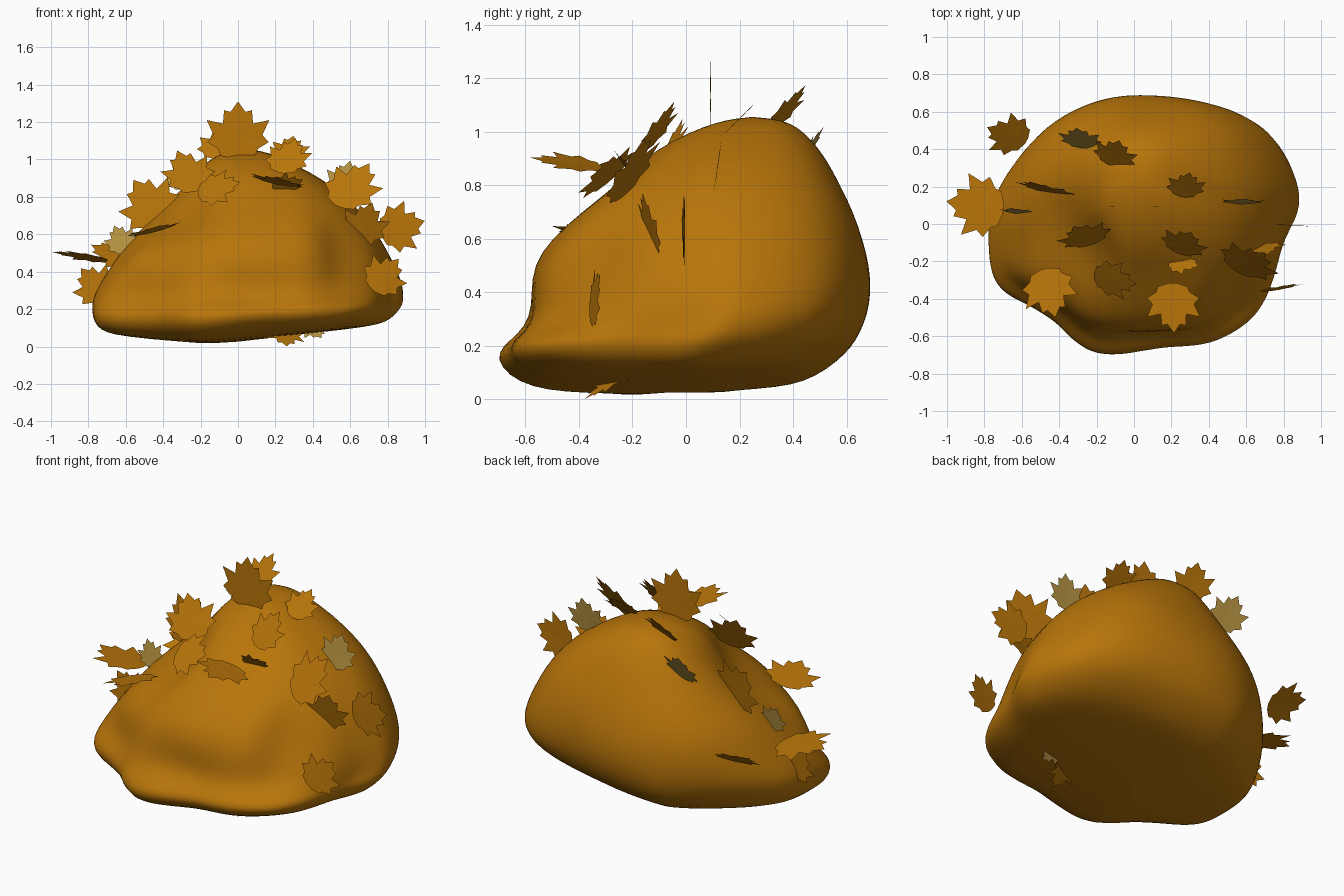
import bpy, bmesh, math
from mathutils import Vector, Matrix, noise


def material(name, rgb):
    m = bpy.data.materials.new(name)
    m.diffuse_color = (*rgb, 1)
    return m


OCHRE = material("ochre", (0.48, 0.178, 0.003))
TAN = material("tan", (0.48, 0.30, 0.055))


def add_object(name, bm, mat):
    me = bpy.data.meshes.new(name)
    bm.to_mesh(me)
    bm.free()
    me.materials.append(mat)
    ob = bpy.data.objects.new(name, me)
    bpy.context.collection.objects.link(ob)
    return ob


# Footprint of the mound seen from above
FOOT = [(0.885, 0.1), (0.865, 0.25), (0.79, 0.40), (0.67, 0.53), (0.47, 0.63), (0.22, 0.685),
        (0, 0.70), (-0.2, 0.68), (-0.35, 0.61), (-0.55, 0.45), (-0.69, 0.27), (-0.77, 0.06),
        (-0.78, -0.2), (-0.70, -0.35), (-0.53, -0.44), (-0.41, -0.51), (-0.32, -0.6), (-0.2, -0.67),
        (0, -0.69), (0.25, -0.655), (0.5, -0.6), (0.66, -0.53), (0.75, -0.38), (0.80, -0.1)]

# Mound levels: z, x min, x max, y min, y max
LEVELS = [(0.012, -0.35, 0.35, -0.3, 0.2), (0.015, -0.6, 0.6, -0.46, 0.36),
          (0.025, -0.71, 0.75, -0.57, 0.45), (0.06, -0.765, 0.82, -0.655, 0.53),
          (0.12, -0.785, 0.865, -0.70, 0.60), (0.175, -0.785, 0.885, -0.685, 0.635),
          (0.23, -0.775, 0.885, -0.63, 0.655), (0.30, -0.75, 0.885, -0.59, 0.675),
          (0.40, -0.70, 0.86, -0.585, 0.69), (0.50, -0.64, 0.81, -0.57, 0.685),
          (0.60, -0.57, 0.755, -0.50, 0.66), (0.70, -0.47, 0.68, -0.39, 0.625),
          (0.80, -0.37, 0.58, -0.27, 0.575), (0.90, -0.27, 0.44, -0.16, 0.52),
          (0.97, -0.20, 0.31, -0.05, 0.465), (1.02, -0.12, 0.21, 0.06, 0.41),
          (1.045, -0.05, 0.13, 0.15, 0.35)]

# Hollows pressed into the mound: centre, inward push, radius
DENTS = [((-0.36, -0.12, 0.72), (0.07, 0.06, -0.05), 0.27),
         ((0.66, -0.38, 0.48), (-0.10, 0.08, 0), 0.24)]


def footprint(t):
    """Smoothly interpolated closed footprint, t in 0..1."""
    n = len(FOOT)
    i = int(t * n) % n
    f = t * n - int(t * n)
    p0, p1, p2, p3 = (Vector(FOOT[(i + k) % n]) for k in (-1, 0, 1, 2))
    return 0.5 * (2 * p1 + (p2 - p0) * f + (2 * p0 - 5 * p1 + 4 * p2 - p3) * f * f
                  + (3 * p1 - p0 - 3 * p2 + p3) * f ** 3)


def build_mound():
    bm = bmesh.new()
    seg = 72
    rings = []
    for z, x0, x1, y0, y1 in LEVELS:
        ring = []
        blend = min(max((z - 0.2) / 0.35, 0), 1) * 0.75
        for s in range(seg):
            p = footprint(s / seg)
            u = Vector(((p.x - 0.0525) / 0.8325, (p.y - 0.005) / 0.695))
            # higher levels turn into a rounded box
            a = math.atan2(u.y, u.x)
            c, d = math.cos(a), math.sin(a)
            r = (abs(c) ** 2.4 + abs(d) ** 2.4) ** (-1 / 2.4)
            u = u.lerp(Vector((c * r, d * r)), blend)
            v = Vector(((x0 + x1) / 2 + u.x * (x1 - x0) / 2,
                        (y0 + y1) / 2 + u.y * (y1 - y0) / 2, z))
            # underside rises towards the rim
            rise = 0.10 * abs(v.x + 0.2) + 0.12 * (v.y + 0.15) ** 2
            v.z += rise * max(0, 1 - z / 0.35)
            # soft lumps, strongest on the front
            amp = 0.03 if v.y < 0.1 else 0.01
            k = noise.noise(Vector((v.x * 3.2, v.y * 3.2, v.z * 2.2))) * amp
            v += Vector((u.x, u.y, 0)).normalized() * k
            for centre, push, radius in DENTS:
                dist = (v - Vector(centre)).length / radius
                v += Vector(push) * math.exp(-dist * dist)
            ring.append(bm.verts.new(v))
        rings.append(ring)
    for a, b in zip(rings, rings[1:]):
        for s in range(seg):
            t = (s + 1) % seg
            bm.faces.new((a[s], a[t], b[t], b[s]))
    for ring, z, flip in ((rings[0], 0.025, True), (rings[-1], 1.056, False)):
        mid = sum((v.co for v in ring), Vector()) / seg
        tip = bm.verts.new((mid.x, mid.y, z))
        for s in range(seg):
            a, b = ring[s], ring[(s + 1) % seg]
            bm.faces.new((b, a, tip) if flip else (a, b, tip))
    for f in bm.faces:
        f.smooth = True
    ob = add_object("mound", bm, OCHRE)
    ob.modifiers.new("smooth", 'SUBSURF').levels = 1


build_mound()

# Lobed leaf: right half of the outline, stem at the bottom
HALF = [(0.08, 0), (0.30, 0.07), (0.34, 0.18), (0.53, 0.30), (0.42, 0.42),
        (0.54, 0.68), (0.36, 0.64), (0.26, 0.62), (0.24, 0.85), (0.13, 0.82)]


def leaf(name, x, y, z, size, spin, lean, turn, mat):
    """spin turns the tip right, negative lean tips it backwards;
    turn yaws an upright leaf and rolls a flat one."""
    bm = bmesh.new()
    pts = HALF + [(0, 1)] + [(-a, b) for a, b in reversed(HALF)]
    rim = [bm.verts.new((a, 0.04 * a * a, b - 0.5)) for a, b in pts]
    mid = bm.verts.new((0, 0, -0.1))
    for a, b in zip(rim, rim[1:] + rim[:1]):
        bm.faces.new((a, b, mid))
    rot = (Matrix.Rotation(math.radians(turn), 4, 'Y' if abs(lean) > 70 else 'Z')
           @ Matrix.Rotation(math.radians(lean), 4, 'X')
           @ Matrix.Rotation(math.radians(spin), 4, 'Y'))
    bm.transform(Matrix.Translation((x, y, z)) @ rot @ Matrix.Scale(size, 4))
    add_object(name, bm, mat)


# Ochre leaves: x, y, z, size, spin, lean, turn
OCHRE_LEAVES = [
    (0.0, 0.09, 1.155, 0.31, 0, 0, 0), (0.28, 0.21, 1.06, 0.19, 10, -45, 0),
    (-0.1, 0.38, 1.09, 0.22, 0, -40, -18), (0.27, -0.10, 1.02, 0.23, 10, -35, -17),
    (-0.27, -0.06, 0.94, 0.26, -20, -28, 12), (0.27, -0.21, 0.86, 0.17, 60, 40, 8),
    (-0.1, -0.30, 0.85, 0.24, 70, -45, -25), (0.21, -0.45, 0.885, 0.27, 0, 82, 12),
    (-0.48, 0.19, 0.77, 0.30, -35, -8, -14), (0.62, -0.20, 0.865, 0.30, 25, -32, -20),
    (0.68, -0.14, 0.66, 0.24, 15, 15, 12), (0.88, -0.01, 0.64, 0.245, 75, 0, -3),
    (0.79, -0.34, 0.385, 0.22, 40, -5, 10), (-0.85, 0.1, 0.485, 0.31, -82, -97, 9),
    (-0.68, 0.48, 0.50, 0.24, -50, -55, 15), (-0.77, 0.05, 0.335, 0.22, -40, -5, 0),
    (-0.45, -0.37, 0.625, 0.27, 15, 84, -14), (0.25, -0.30, 0.055, 0.19, 190, -55, 20)]
for i, row in enumerate(OCHRE_LEAVES):
    leaf(f"leaf_{i + 1}", *row, OCHRE)

# Tan leaves
TAN_LEAVES = [(-0.29, 0.46, 0.93, 0.21, -15, -30, -10), (0.58, 0.12, 0.89, 0.21, 10, -8, 0),
              (-0.63, 0.07, 0.575, 0.16, -25, -10, -5), (0.41, -0.2, 0.085, 0.14, 150, -50, 0)]
for i, row in enumerate(TAN_LEAVES):
    leaf(f"tan_leaf_{i + 1}", *row, TAN)
